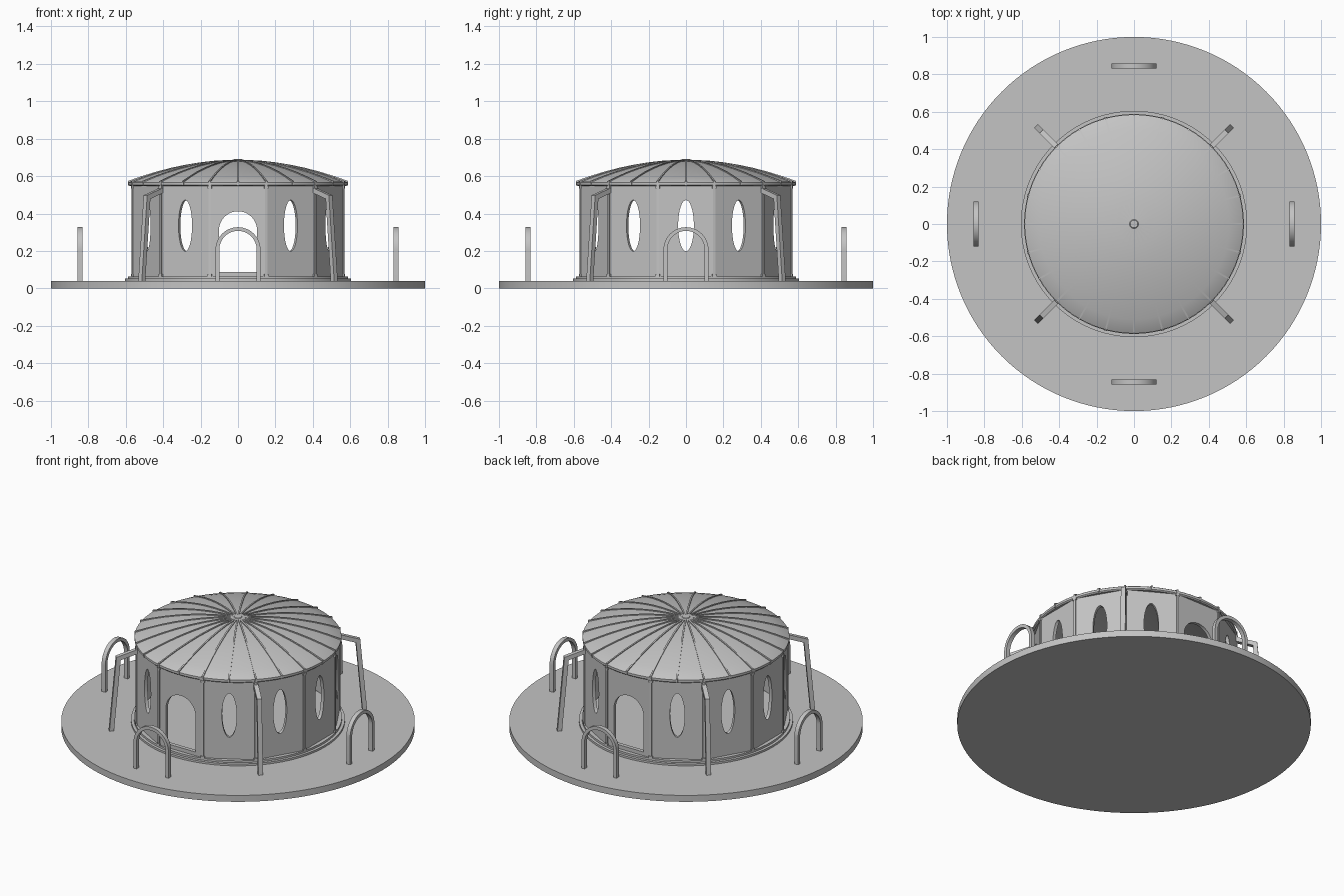
import bpy, bmesh, math
from mathutils import Vector, Matrix

if "Cube" in bpy.data.objects:
    bpy.data.objects.remove(bpy.data.objects["Cube"])

grey = bpy.data.materials.new("light grey")
grey.diffuse_color = (0.55, 0.55, 0.55, 1)
grey.use_nodes = True
grey.node_tree.nodes["Principled BSDF"].inputs["Base Color"].default_value = grey.diffuse_color


def finish(name, mesh, smooth=True):
    obj = bpy.data.objects.new(name, mesh)
    bpy.context.collection.objects.link(obj)
    mesh.materials.clear()
    mesh.materials.append(grey)
    if smooth:
        bpy.ops.object.select_all(action='DESELECT')
        obj.select_set(True)
        bpy.context.view_layer.objects.active = obj
        bpy.ops.object.shade_smooth_by_angle(angle=math.radians(25))
    return obj


def bm_to_object(name, bm, smooth=True):
    bmesh.ops.remove_doubles(bm, verts=bm.verts, dist=1e-5)
    bmesh.ops.recalc_face_normals(bm, faces=bm.faces)
    mesh = bpy.data.meshes.new(name)
    bm.to_mesh(mesh)
    bm.free()
    return finish(name, mesh, smooth)


def lathe(name, profile, steps=96):
    """Spin an (r, z) profile round the z axis."""
    bm = bmesh.new()
    verts = [bm.verts.new((r, 0, z)) for r, z in profile]
    edges = [bm.edges.new(p) for p in zip(verts, verts[1:])]
    bmesh.ops.spin(bm, geom=verts + edges, axis=(0, 0, 1), cent=(0, 0, 0),
                   angle=math.tau, steps=steps)
    return bm_to_object(name, bm)


def bar(name, path, thick, depth, angle, tangential=False, offset=0.0):
    """Sweep a square section along a mitred (u, z) path in an upright plane."""
    radial = Vector((math.cos(angle), math.sin(angle), 0))
    side = Vector((-math.sin(angle), math.cos(angle), 0))
    u_axis, v_axis = (side, radial) if tangential else (radial, side)
    pts = [Vector(p) for p in path]
    bm = bmesh.new()
    rings = []
    for i, p in enumerate(pts):
        a = (p - pts[i - 1]).normalized() if i else (pts[1] - p).normalized()
        b = (pts[i + 1] - p).normalized() if i < len(pts) - 1 else a
        t = (a + b).normalized()
        n = Vector((-t.y, t.x)) * (thick / 2 / max(t.dot(a), 0.3))
        ring = []
        for s, d in ((1, 1), (1, -1), (-1, -1), (-1, 1)):
            q = p + n * s
            ring.append(bm.verts.new(radial * offset + u_axis * q.x
                                     + v_axis * (d * depth / 2) + Vector((0, 0, q.y))))
        rings.append(ring)
    for r0, r1 in zip(rings, rings[1:]):
        for k in range(4):
            bm.faces.new((r0[k], r0[(k + 1) % 4], r1[(k + 1) % 4], r1[k]))
    bm.faces.new(rings[0])
    bm.faces.new(rings[-1])
    return bm_to_object(name, bm)


def arc(cx, cz, rx, rz, start, end, n):
    return [(cx + rx * math.cos(start + (end - start) * i / n),
             cz + rz * math.sin(start + (end - start) * i / n)) for i in range(n + 1)]


def panel_mesh(name, loops, thick):
    """Flat panel with holes, made from a filled 2D curve."""
    curve = bpy.data.curves.new(name, 'CURVE')
    curve.dimensions = '2D'
    curve.fill_mode = 'BOTH'
    curve.extrude = thick / 2
    for loop in loops:
        sp = curve.splines.new('POLY')
        sp.points.add(len(loop) - 1)
        for pt, (x, y) in zip(sp.points, loop):
            pt.co = (x, y, 0, 1)
        sp.use_cyclic_u = True
    tmp = bpy.data.objects.new(name, curve)
    bpy.context.collection.objects.link(tmp)
    bpy.context.view_layer.update()
    dg = bpy.context.evaluated_depsgraph_get()
    mesh = bpy.data.meshes.new_from_object(tmp.evaluated_get(dg))
    bpy.data.objects.remove(tmp)
    bm = bmesh.new()
    bm.from_mesh(mesh)
    bmesh.ops.remove_doubles(bm, verts=bm.verts, dist=1e-5)
    bmesh.ops.recalc_face_normals(bm, faces=bm.faces)
    bm.to_mesh(mesh)
    bm.free()
    return mesh


# Round platform, plinth steps and raised floor
lathe("platform", [(0, 0), (1, 0), (1, 0.04), (0, 0.04)], 128)
lathe("plinth", [(0, 0.035), (0.605, 0.035), (0.605, 0.052), (0.588, 0.052),
                 (0.588, 0.064), (0.545, 0.064), (0.545, 0.08), (0, 0.08)])

# Twelve wall panels: doors at front and back, oval windows elsewhere
APOTHEM, Z0, Z1, THICK = 0.564, 0.055, 0.56, 0.02
half = APOTHEM * math.tan(math.radians(15))
rect = [(-half, Z0), (half, Z0), (half, Z1), (-half, Z1)]
oval = arc(0, 0.335, 0.042, 0.137, 0, math.tau, 40)[:-1]
door = ([(-half, Z0), (-0.102, Z0)] + arc(0, 0.31, 0.102, 0.102, math.pi, 0, 24)
        + [(0.102, Z0), (half, Z0), (half, Z1), (-half, Z1)])
for i in range(12):
    ang = math.radians(30 * i)
    is_door = i in (3, 9)
    name = "door_panel" if is_door else "window_panel"
    mesh = panel_mesh(name, [door] if is_door else [rect, oval], THICK)
    place = (Matrix.Rotation(ang, 4, 'Z') @ Matrix.Translation((APOTHEM - THICK / 2, 0, 0))
             @ Matrix.Rotation(math.pi / 2, 4, 'Z') @ Matrix.Rotation(math.pi / 2, 4, 'X'))
    mesh.transform(place)
    finish(name, mesh)
    # Slim post on each corner with a small foot and head block
    corner = ang + math.radians(15)
    r = APOTHEM / math.cos(math.radians(15))
    bar("corner_post", [(r - 0.004, Z0), (r - 0.004, Z1)], 0.016, 0.014, corner)
    for z in (0.064, 0.535):
        bar("post_block", [(r - 0.004, z), (r - 0.004, z + 0.012)], 0.02, 0.024, corner)

# Low sills of the door openings
for a in (90, 270):
    bar("door_sill", [(-0.105, 0.07), (0.105, 0.07)], 0.034, 0.024,
        math.radians(a), True, APOTHEM - 0.012)

# Shallow domed roof shell with an eave band
dome = [(0.58, 0.57), (0.51, 0.596), (0.44, 0.618), (0.36, 0.639), (0.28, 0.656),
        (0.2, 0.669), (0.12, 0.678), (0.0, 0.683)]
under = [(r * 0.96, z - 0.016) for r, z in reversed(dome)]
lathe("roof", dome[::-1] + [(0.585, 0.566), (0.585, 0.552), (0.578, 0.546), (0.54, 0.546)]
      + under[::-1], 96)
lathe("roof_cap", [(0, 0.691), (0.02, 0.691), (0.025, 0.687), (0.025, 0.675)], 24)

# Roof ribs
for i in range(24):
    bar("roof_rib", [(0.583, 0.55), (0.583, 0.571)] + dome[1:-1] + [(0.02, 0.683)],
        0.01, 0.009, math.radians(15 * i))

# Bent diagonal braces and arched handrails
hoop = [(-0.11, 0.035)] + arc(0, 0.207, 0.11, 0.11, math.pi, 0, 24) + [(0.11, 0.035)]
for i in range(4):
    bar("brace", [(0.56, 0.53), (0.688, 0.488), (0.728, 0.035)], 0.026, 0.027,
        math.radians(45 + 90 * i))
    bar("handrail", hoop, 0.02, 0.026, math.radians(90 * i), True, 0.845)
